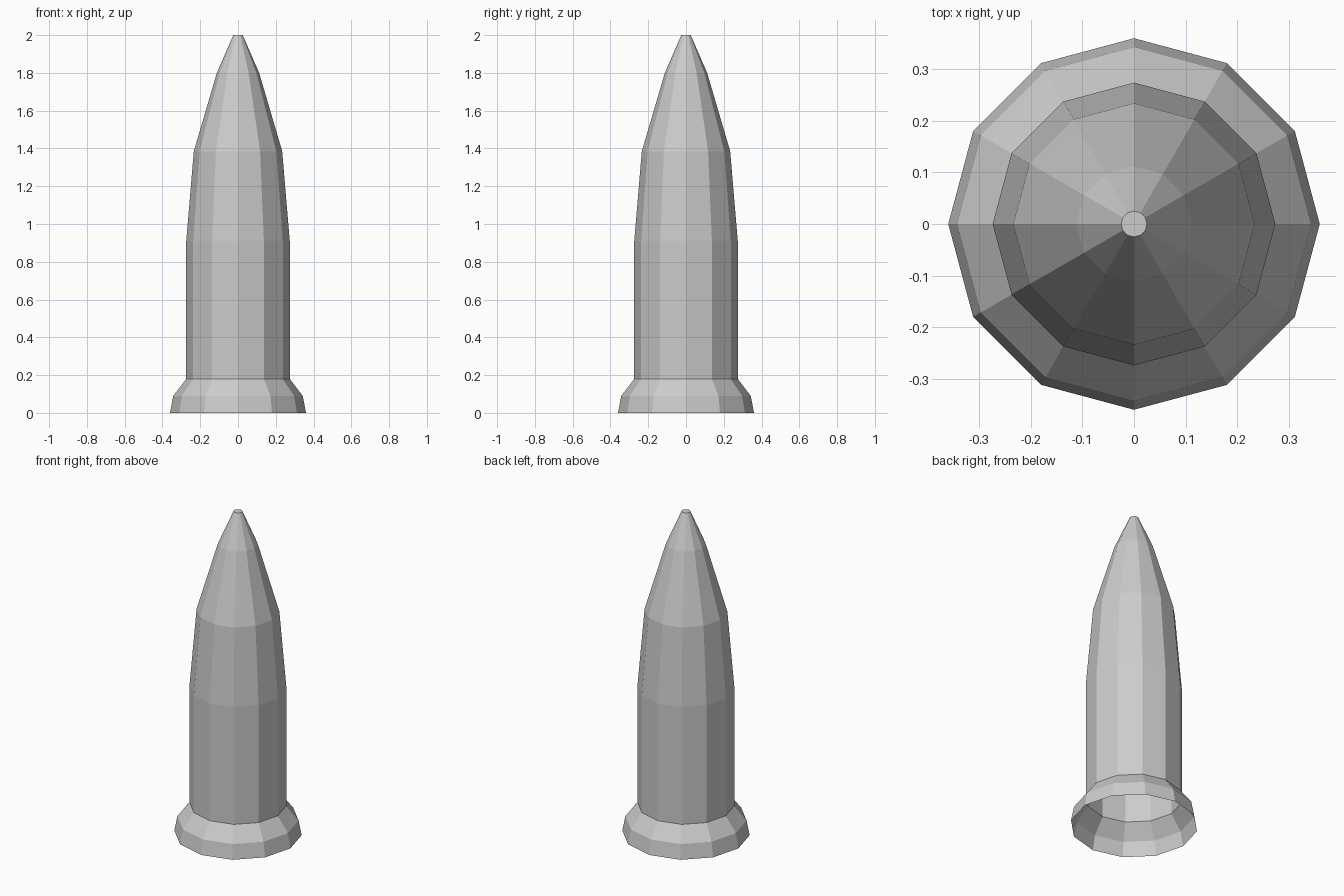
import bpy, bmesh
from math import cos, sin, pi

if "Cube" in bpy.data.objects:
    bpy.data.objects.remove(bpy.data.objects["Cube"])

SIDES = 12


def ring(bm, r, z):
    return [bm.verts.new((r * cos(2 * pi * i / SIDES), r * sin(2 * pi * i / SIDES), z))
            for i in range(SIDES)]


def lathe(name, profile, cap_top=False):
    bm = bmesh.new()
    rings = [ring(bm, r, z) for r, z in profile]
    for a, b in zip(rings, rings[1:]):
        for i in range(SIDES):
            j = (i + 1) % SIDES
            bm.faces.new((a[i], a[j], b[j], b[i]))
    if cap_top:
        bm.faces.new(rings[-1])
    mesh = bpy.data.meshes.new(name)
    bm.to_mesh(mesh)
    bm.free()
    obj = bpy.data.objects.new(name, mesh)
    bpy.context.collection.objects.link(obj)
    return obj


# Flared collar, open underneath
lathe("base_collar", [(0.36, 0), (0.343, 0.09), (0.274, 0.18)])

# Hollow body tapering to a small flat tip
lathe("pointed_body", [(0.274, 0.18), (0.274, 0.91), (0.234, 1.385),
                       (0.112, 1.80), (0.025, 2.0)], cap_top=True)
